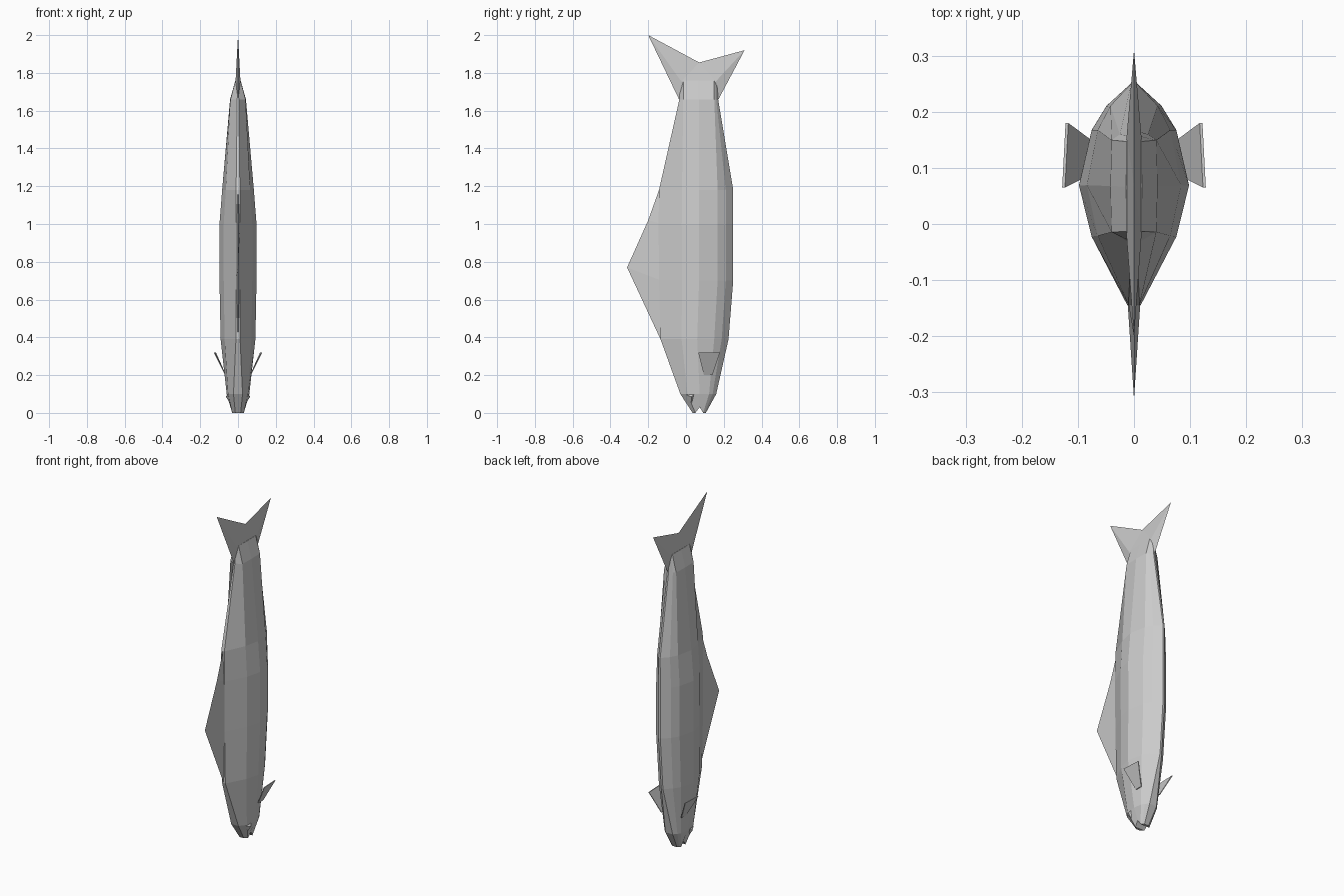
import bpy, bmesh

if "Cube" in bpy.data.objects:
    bpy.data.objects.remove(bpy.data.objects["Cube"])


def make(name, verts, faces):
    me = bpy.data.meshes.new(name)
    me.from_pydata(verts, [], faces)
    bm = bmesh.new()
    bm.from_mesh(me)
    bmesh.ops.recalc_face_normals(bm, faces=bm.faces)
    bm.to_mesh(me)
    bm.free()
    ob = bpy.data.objects.new(name, me)
    bpy.context.collection.objects.link(ob)
    return ob


# Half cross-sections: (fraction from front to back, fraction of half width)
TRUNK = [(0, .12), (.31, .77), (.54, 1), (.79, .77), (.9, .5), (1, .06)]
HEAD = [(0, .4), (.2, .88), (.54, 1), (.8, .88), (.9, .7), (1, .4)]
STALK = [(0, .1), (.1, .95), (.5, 1), (.9, .95), (.95, .6), (1, .1)]

# Body: (z, front y, back y, half width, section)
rings = [
    (0.00, .035, .105, .035, HEAD),
    (0.10, -.03, .16, .06, HEAD),
    (0.39, -.135, .225, .092, TRUNK),
    (0.70, -.143, .25, .098, TRUNK),
    (1.00, -.145, .25, .098, TRUNK),
    (1.18, -.143, .25, .084, TRUNK),
    (1.66, -.035, .17, .042, STALK),
    (1.76, -.033, .167, .014, STALK),
]
verts, faces = [], []
n = 12
for k, (z, y0, y1, w, sec) in enumerate(rings):
    half = []
    for i, (t, s) in enumerate(sec):
        # the mouth is a notch across the snout
        half.append((w * s, y0 + t * (y1 - y0), z + (.03 if k == 0 and i == 2 else 0)))
    verts += half + [(-x, y, zz) for x, y, zz in reversed(half)]
for k in range(len(rings) - 1):
    for i in range(n):
        a, b = k * n + i, k * n + (i + 1) % n
        faces.append((a, b, b + n, a + n))
for base in (0, (len(rings) - 1) * n):
    for i in range(5):
        faces.append((base + i, base + i + 1, base + 10 - i, base + 11 - i))
make("body", verts, faces)


# Thin fins: outline on the centre plane, thick points on both sides
def wedge(name, outline, thick, x, side_faces):
    m, c = len(outline), len(thick)
    v = [(0, y, z) for y, z in outline]
    v += [(x, y, z) for y, z in thick] + [(-x, y, z) for y, z in thick]
    f = list(side_faces)
    f += [tuple(i + c if i >= m else i for i in reversed(q)) for q in side_faces]
    return make(name, v, f)


wedge("dorsal_fin",
      [(-.135, .39), (-.312, .77), (-.2, 1.02), (-.143, 1.18)],
      [(-.13, .7), (-.13, 1.0)], .012,
      [(0, 1, 4), (1, 2, 5, 4), (2, 3, 5)])

wedge("tail_fin",
      [(-.037, 1.66), (-.2, 2.0), (.07, 1.855), (.31, 1.92), (.172, 1.66)],
      [(-.025, 1.755), (.158, 1.755)], .013,
      [(0, 1, 5), (1, 2, 5), (2, 6, 5), (2, 3, 6), (3, 4, 6), (4, 0, 5, 6)])

# Side fins and eyes, mirrored left and right
for side, s in (("right", 1), ("left", -1)):
    quad = [(.068, .095, .2), (.068, .14, .2), (.122, .18, .32), (.128, .065, .32)]
    v = [(s * x, y, z) for x, y, z in quad]
    v += [(s * (x - .005), y, z) for x, y, z in quad]
    make(side + "_side_fin", v,
         [(0, 1, 2, 3), (7, 6, 5, 4), (0, 4, 5, 1), (1, 5, 6, 2), (2, 6, 7, 3), (3, 7, 4, 0)])
    eye = [(.05, 0, .095), (.05, .052, .11), (.045, .03, .055), (.064, .03, .085)]
    make(side + "_eye", [(s * x, y, z) for x, y, z in eye],
         [(0, 1, 3), (1, 2, 3), (2, 0, 3), (0, 2, 1)])
